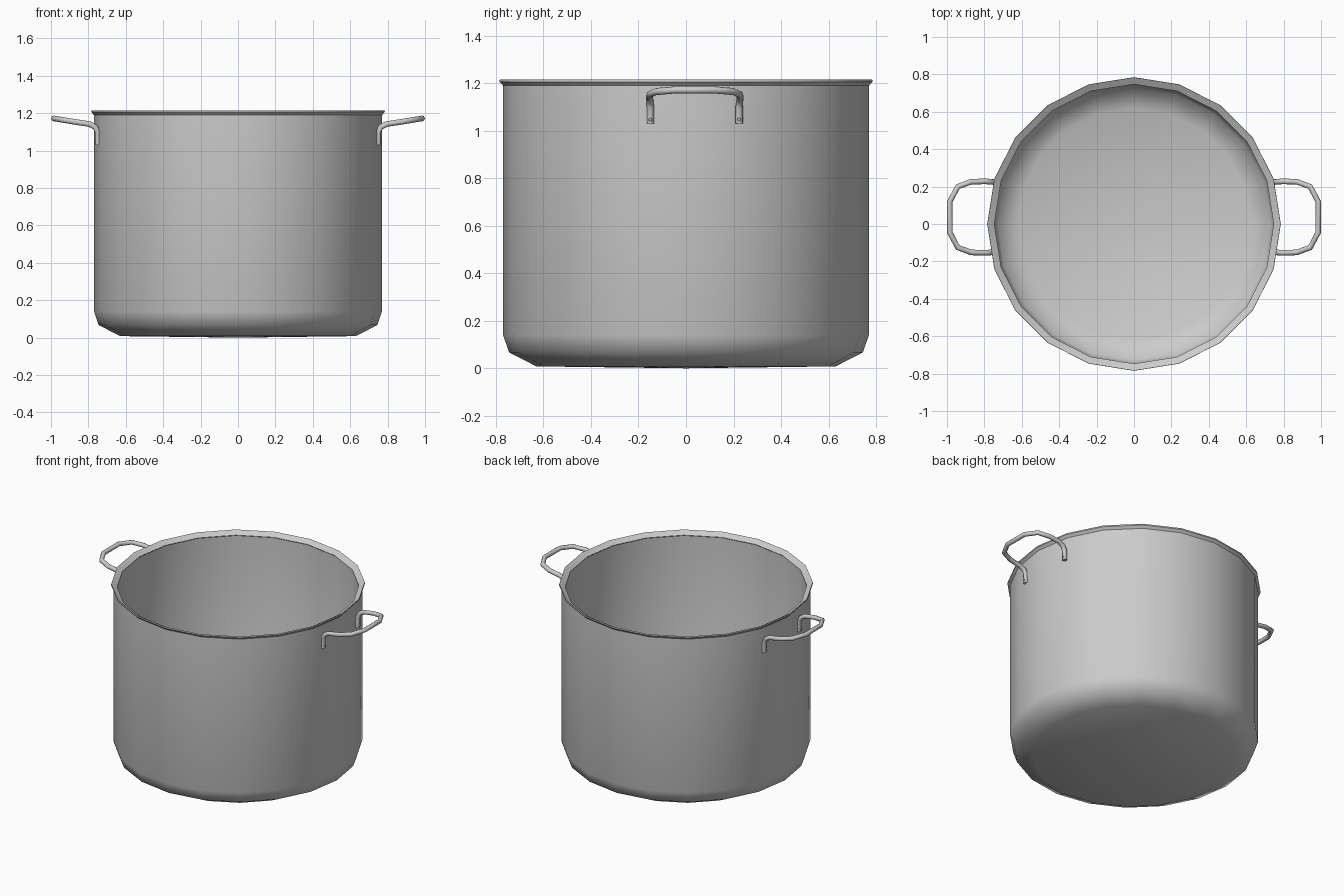
import bpy, bmesh, math
from mathutils import Matrix

if "Cube" in bpy.data.objects:
    bpy.data.objects.remove(bpy.data.objects["Cube"])

SIDES = 20


def lathe(name, profile, angle):
    """Spin an (r, z) profile about z, with a vertex on the x axis."""
    bm = bmesh.new()
    vs = [bm.verts.new((r, 0, z)) for r, z in profile]
    es = [bm.edges.new(p) for p in zip(vs, vs[1:])]
    bmesh.ops.spin(bm, geom=vs + es, cent=(0, 0, 0), axis=(0, 0, 1),
                   angle=math.tau, steps=SIDES)
    bmesh.ops.remove_doubles(bm, verts=bm.verts, dist=0.0005)
    bmesh.ops.recalc_face_normals(bm, faces=bm.faces)
    return finish(name, bm, angle)


def finish(name, bm, angle):
    me = bpy.data.meshes.new(name)
    bm.to_mesh(me)
    bm.free()
    ob = bpy.data.objects.new(name, me)
    bpy.context.collection.objects.link(ob)
    select(ob)
    bpy.ops.object.shade_smooth_by_angle(angle=math.radians(angle))
    return ob


def select(ob):
    bpy.ops.object.select_all(action='DESELECT')
    ob.select_set(True)
    bpy.context.view_layer.objects.active = ob


def mirror_x(ob):
    ob.modifiers.new("mirror", 'MIRROR').use_axis = (True, False, False)


# Pot shell: outside from rim to base, then inside from floor to rim
outer = [(0.77, 1.19), (0.77, 0.14), (0.745, 0.067), (0.63, 0.008), (0, 0)]
inner = [(0, 0.02), (0.62, 0.028), (0.73, 0.08), (0.75, 0.145), (0.75, 1.19)]
body = [outer, inner]
lathe("pot_outside", outer, 50)
inside = lathe("pot_inside", inner, 50)
inside.data.flip_normals()

# Flared rim
lathe("rim", [(0.77, 1.19), (0.785, 1.206), (0.784, 1.215), (0.747, 1.193)], 30)

# Loop handles, half path mirrored about the handle's own centre line
CY = 0.037
half = [(0.748, 0.187, 1.03), (0.750, 0.187, 1.10), (0.764, 0.189, 1.126),
        (0.795, 0.191, 1.142), (0.87, 0.189, 1.153), (0.942, 0.163, 1.165),
        (0.985, 0.082, 1.172)]
path = [(x, CY + y, z) for x, y, z in half]
path += [(x, CY - y, z) for x, y, z in reversed(half)]
cu = bpy.data.curves.new("handles", 'CURVE')
cu.dimensions = '3D'
cu.bevel_depth = 0.015
cu.bevel_resolution = 2
cu.use_fill_caps = True
sp = cu.splines.new('POLY')
sp.points.add(len(path) - 1)
for p, co in zip(sp.points, path):
    p.co = (*co, 1)
handles = bpy.data.objects.new("handles", cu)
bpy.context.collection.objects.link(handles)
select(handles)
bpy.ops.object.convert(target='MESH')
handles = bpy.context.object
bpy.ops.object.shade_smooth_by_angle(angle=math.radians(50))
mirror_x(handles)

# Rivets at the handle feet
bm = bmesh.new()
for s in (-1, 1):
    m = Matrix.Translation((0.762, CY + s * 0.187, 1.047)) @ Matrix.Rotation(math.pi / 2, 4, 'Y')
    bmesh.ops.create_cone(bm, cap_ends=True, segments=8, radius1=0.009,
                          radius2=0.006, depth=0.01, matrix=m)
mirror_x(finish("rivets", bm, 40))
